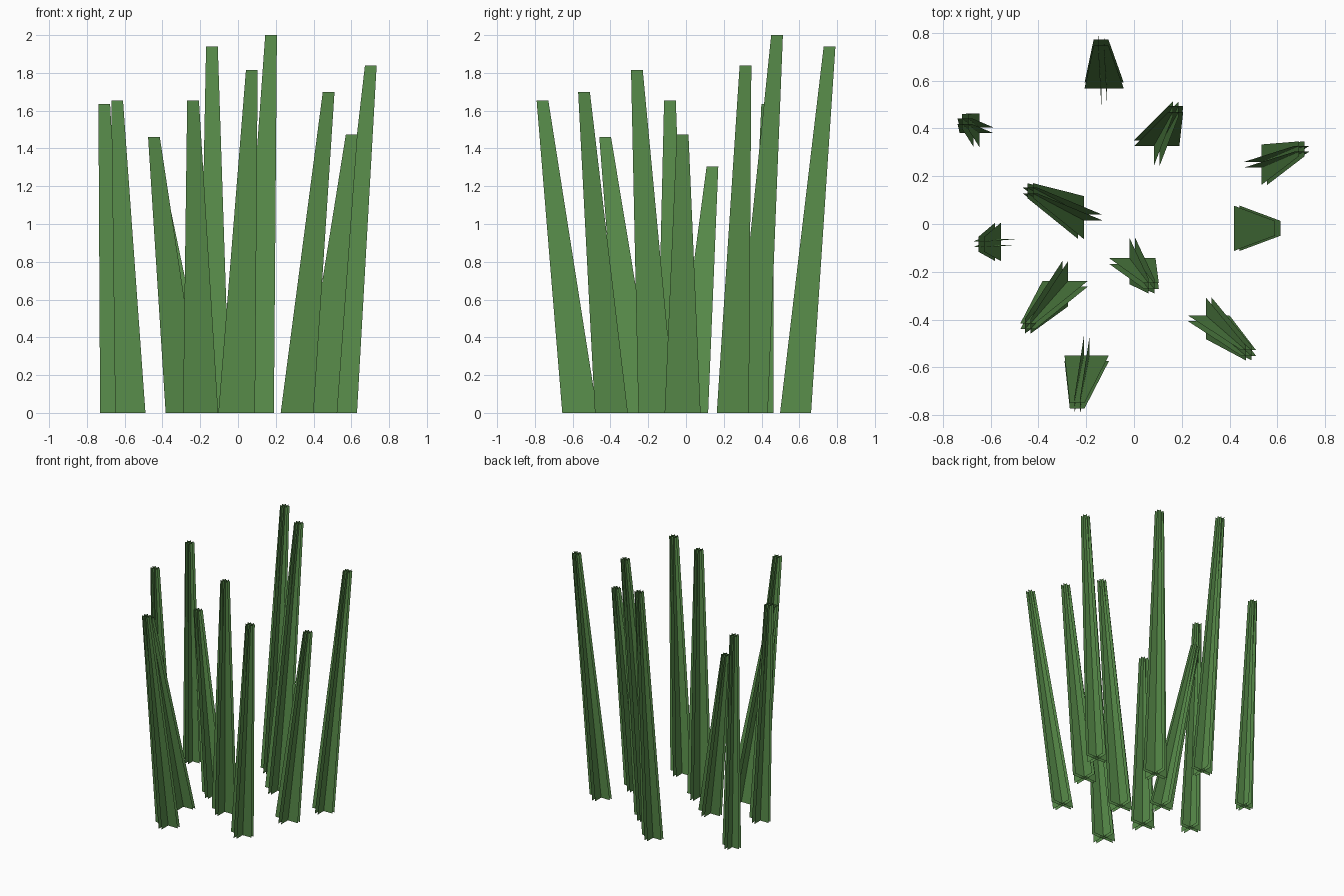
import bpy, bmesh
from mathutils import Vector

if "Cube" in bpy.data.objects:
    bpy.data.objects.remove(bpy.data.objects["Cube"])

mat = bpy.data.materials.new("stalk_green")
mat.diffuse_color = (0.10, 0.27, 0.07, 1)
mat.use_nodes = True
mat.node_tree.nodes["Principled BSDF"].inputs["Base Color"].default_value = mat.diffuse_color

GAP = 0.012   # half spacing between the parallel sheets
TOP = 0.031   # half width at the tip

# base x, base y, base half width, tip x, tip y, height
stalks = [
    (-0.660, 0.393, 0.070, -0.708, 0.430, 1.635),
    (-0.570, -0.075, 0.080, -0.640, -0.085, 1.655),
    (-0.288, -0.250, 0.095, -0.445, -0.428, 1.46),
    (-0.198, -0.562, 0.093, -0.238, -0.760, 1.655),
    (-0.125, 0.580, 0.082, -0.138, 0.760, 1.94),
    (-0.007, -0.155, 0.097, 0.073, -0.260, 1.815),
    (0.095, 0.338, 0.095, 0.175, 0.482, 2.0),
    (0.313, -0.395, 0.087, 0.480, -0.540, 1.70),
    (0.430, -0.018, 0.095, 0.602, -0.018, 1.475),
    (0.545, 0.248, 0.085, 0.703, 0.315, 1.84),
    (-0.222, 0.027, 0.090, -0.435, 0.140, 1.305),
]


def stalk(name, bx, by, half, tx, ty, height):
    """Leaning, tapering stalk: two parallel sheets each way, crossing."""
    bm = bmesh.new()
    base, tip = Vector((bx, by, 0)), Vector((tx, ty, height))
    for along, across in ((Vector((1, 0, 0)), Vector((0, 1, 0))),
                          (Vector((0, 1, 0)), Vector((-1, 0, 0)))):
        for side in (-1, 1):
            off = across * GAP * side
            pts = [base - along * half + off, base + along * half + off,
                   tip + along * TOP + off, tip - along * TOP + off]
            if side > 0:
                pts.reverse()
            bm.faces.new([bm.verts.new(p) for p in pts])
    mesh = bpy.data.meshes.new(name)
    bm.to_mesh(mesh)
    bm.free()
    mesh.materials.append(mat)
    bpy.context.collection.objects.link(bpy.data.objects.new(name, mesh))


for i, s in enumerate(stalks):
    stalk(f"grass_stalk_{i + 1}", *s)
